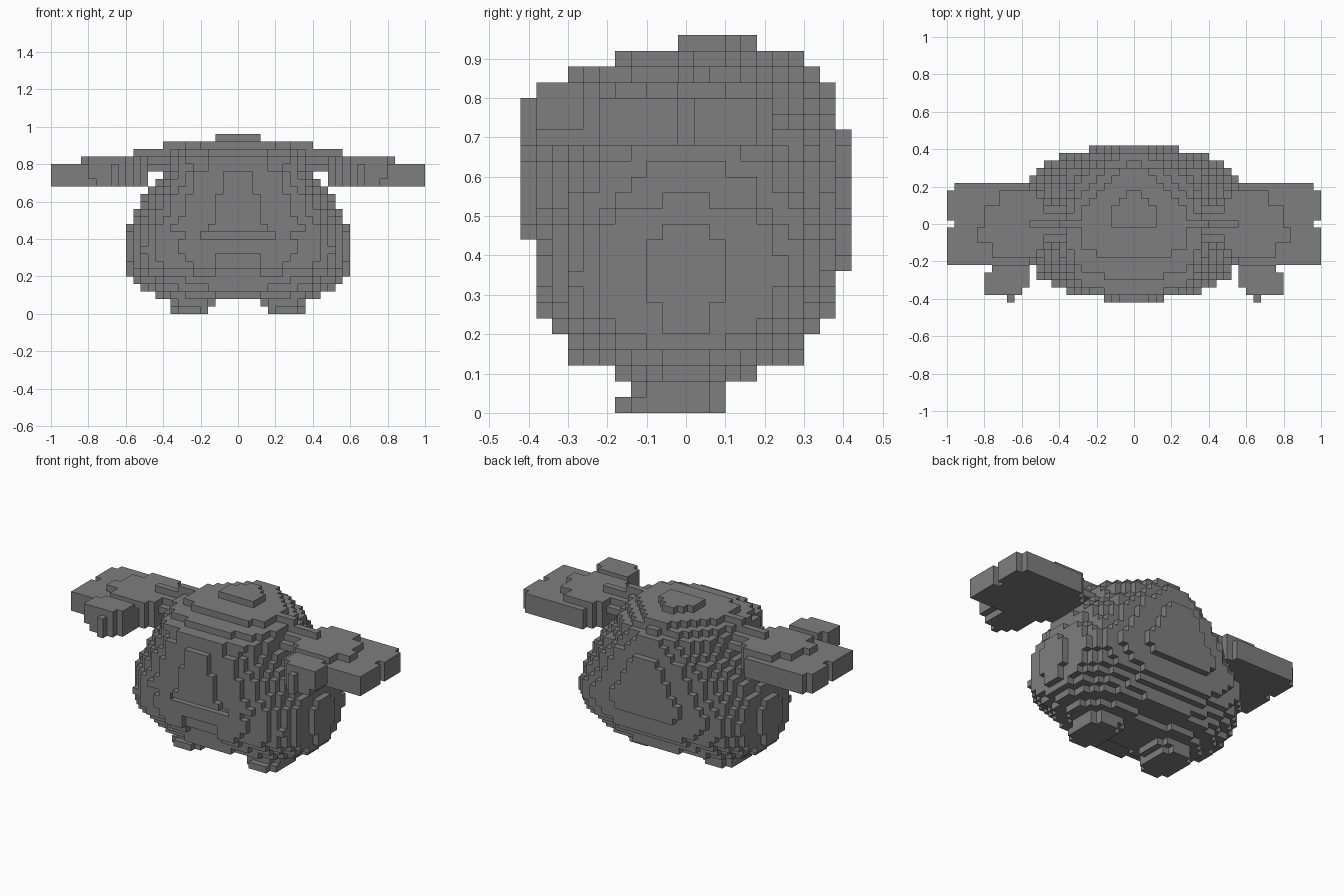
import bpy
import bmesh
from mathutils import Vector

old = bpy.data.objects.get("Cube")
if old:
    bpy.data.objects.remove(old)

STEP = 0.04
COUNT = (50, 21, 24)
ORIGIN = Vector((-1, -0.42, 0))

grey = bpy.data.materials.new("stone_grey")
grey.use_nodes = True
grey.diffuse_color = (0.21, 0.21, 0.21, 1)
grey.node_tree.nodes["Principled BSDF"].inputs["Base Color"].default_value = grey.diffuse_color


def center(cell):
    return ORIGIN + (Vector(cell) + Vector((0.5, 0.5, 0.5))) * STEP


def build_blocks(name, inside):
    """Fill the block grid by a rule and keep only the outer faces."""
    cells = {(i, j, k)
             for i in range(COUNT[0]) for j in range(COUNT[1]) for k in range(COUNT[2])
             if inside(*center((i, j, k)))}
    bm = bmesh.new()
    corners = {}

    def corner(p):
        if p not in corners:
            corners[p] = bm.verts.new(ORIGIN + Vector(p) * STEP)
        return corners[p]

    for cell in cells:
        for axis in range(3):
            u, v = (axis + 1) % 3, (axis + 2) % 3
            for side in (0, 1):
                near = list(cell)
                near[axis] += 2 * side - 1
                if tuple(near) in cells:
                    continue
                ring = []
                for du, dv in ((0, 0), (1, 0), (1, 1), (0, 1)):
                    p = list(cell)
                    p[axis] += side
                    p[u] += du
                    p[v] += dv
                    ring.append(corner(tuple(p)))
                bm.faces.new(ring if side else ring[::-1])
    mesh = bpy.data.meshes.new(name)
    bm.to_mesh(mesh)
    bm.free()
    mesh.materials.append(grey)
    obj = bpy.data.objects.new(name, mesh)
    bpy.context.collection.objects.link(obj)


# Body profile: height, half width, front reach, back reach
PROFILE = (
    (0.10, 0.43, 0.21, 0.21), (0.14, 0.51, 0.29, 0.29), (0.18, 0.55, 0.30, 0.30),
    (0.22, 0.581, 0.33, 0.33), (0.26, 0.582, 0.368, 0.37), (0.34, 0.583, 0.375, 0.39),
    (0.38, 0.583, 0.378, 0.405), (0.42, 0.583, 0.38, 0.41), (0.46, 0.581, 0.405, 0.412),
    (0.62, 0.51, 0.405, 0.408), (0.70, 0.44, 0.403, 0.402), (0.74, 0.40, 0.402, 0.395),
    (0.78, 0.38, 0.375, 0.38), (0.82, 0.38, 0.37, 0.37), (0.86, 0.35, 0.29, 0.33),
    (0.90, 0.29, 0.18, 0.30), (0.94, 0.13, 0.03, 0.17),
)


def body_section(z):
    for low, high in zip(PROFILE, PROFILE[1:]):
        if low[0] - 0.001 <= z <= high[0] + 0.001:
            t = (z - low[0]) / (high[0] - low[0])
            return [a + (b - a) * t for a, b in zip(low[1:], high[1:])]
    return None


def in_body(x, y, z):
    section = body_section(z)
    if section is None:
        return False
    half, front, back = section
    # Hollow between the thighs and shallow mouth line
    if y < -0.35 and ((abs(x) < 0.12 and z < 0.32) or (abs(x) < 0.2 and 0.4 < z < 0.44)):
        return False
    if y < -0.31 and abs(x) < 0.12 and z < 0.24:
        return False
    if abs(x) < 0.12 and z < 0.12 and abs(y) > 0.14:
        return False
    # Squarer at the hips, pointed towards the back of the head
    power = 2.3 + max(0, 1 - abs(z - 0.34) / 0.2)
    head = max(0, (z - 0.7) / 0.2)
    power += head if y < 0 else -0.8 * min(head, 1)
    if z < 0.12:
        power = 2
    depth = front if y < 0 else back
    return (abs(x) / half) ** power + (abs(y) / depth) ** power <= 1


def in_hand_top(x, y):
    # Raised back of the hand, stepped along its outer edge
    for low, high, reach in ((0.10, 0.18, 0.72), (-0.02, 0.10, 0.80),
                             (-0.10, -0.02, 0.84), (-0.18, -0.10, 0.76)):
        if low < y < high:
            return x < reach and abs(y) < 0.1 + (x - 0.48) * 1.4
    return False


def in_arm(x, y, z):
    # Shoulder ridge that steps down towards the hand
    if 0.2 < x < 0.56:
        if 0.76 < z < 0.80 and abs(y) < 0.1:
            return True
        if 0.80 < z < 0.84 and abs(y) < 0.06:
            return True
        if abs(y) < 0.02 and (0.84 < z < 0.88 or (0.88 < z < 0.92 and x < 0.40)):
            return True
    if x < 0.48 or not 0.68 < z < 0.84:
        return False
    # Thumb with a pointed tip
    if 0.56 < x < 0.80 and -0.38 < y < -0.22:
        if x > 0.76:
            return y < -0.26 and z > 0.72
        return x > 0.60 or y > -0.34
    if 0.64 < x < 0.68 and y < -0.38:
        return z < 0.80
    if z > 0.80:
        return in_hand_top(x, y)
    # Palm ending in two broad fingers
    if x > 0.96:
        return 0.02 < y < 0.18 or -0.22 < y < -0.02
    return abs(y) < min(0.22, 0.09 + (x - 0.48) * 1.6)


def in_foot(x, y, z):
    if z > 0.12:
        return False
    if z < 0.04:
        mid_x, half_x, front = 0.26, 0.10, -0.18
    else:
        mid_x, half_x, front = 0.24, 0.12, -0.14
    mid_y, half_y = (0.10 + front) / 2, (0.10 - front) / 2
    return (abs(x - mid_x) / half_x) ** 2.5 + (abs(y - mid_y) / half_y) ** 2.5 <= 1


build_blocks("body", in_body)
for label, sign in (("left", 1), ("right", -1)):
    build_blocks(label + "_arm", lambda x, y, z: in_arm(x * sign, y, z))
    build_blocks(label + "_foot", lambda x, y, z: in_foot(x * sign, y, z))
